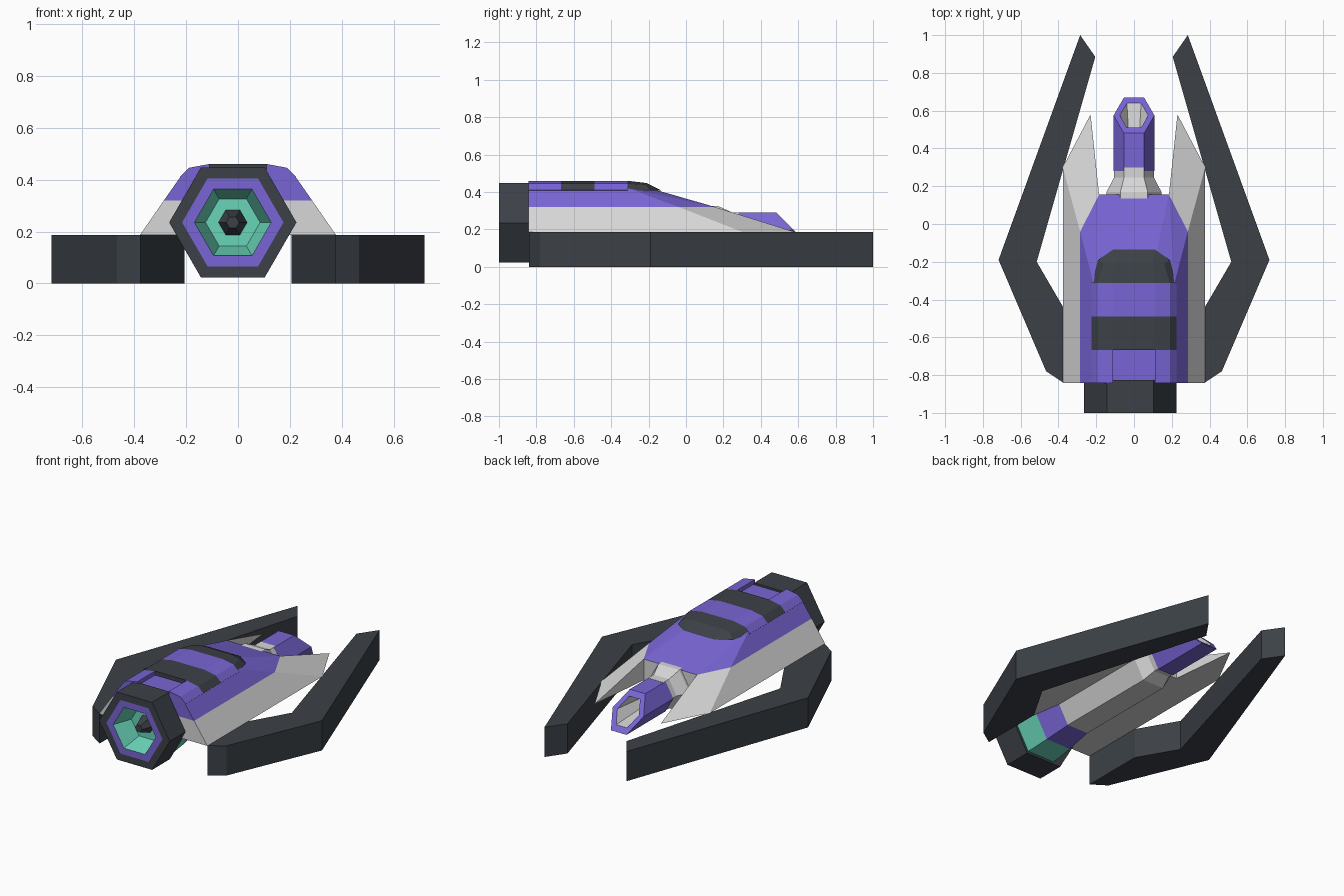
import bpy, bmesh, math

cube = bpy.data.objects.get("Cube")
if cube:
    bpy.data.objects.remove(cube, do_unlink=True)


def material(name, rgb):
    m = bpy.data.materials.new(name)
    m.use_nodes = True
    m.diffuse_color = (*rgb, 1)
    m.node_tree.nodes["Principled BSDF"].inputs["Base Color"].default_value = (*rgb, 1)
    return m


purple = material("purple", (0.19, 0.13, 0.66))
grey = material("light grey", (0.68, 0.68, 0.68))
dark = material("charcoal", (0.045, 0.053, 0.063))
teal = material("teal", (0.14, 0.66, 0.48))


def finish(name, bm, mats):
    bmesh.ops.remove_doubles(bm, verts=bm.verts, dist=0.0001)
    bmesh.ops.recalc_face_normals(bm, faces=bm.faces)
    me = bpy.data.meshes.new(name)
    bm.to_mesh(me)
    bm.free()
    for m in mats:
        me.materials.append(m)
    ob = bpy.data.objects.new(name, me)
    bpy.context.collection.objects.link(ob)
    return ob


def mirrored_shell(name, faces, mat):
    """Faces given for the +x half, copied to -x."""
    bm = bmesh.new()
    for face in faces:
        for s in (1, -1):
            bm.faces.new([bm.verts.new((s * x, y, z)) for x, y, z in face])
    return finish(name, bm, [mat])


def hex_loft(name, rings, mats, cx, cz, cap_start=None, cap_end=None):
    """Rings are (radius, y, slant, material index of the segment after it)."""
    bm = bmesh.new()
    loops = []
    for r, y, slant, _ in rings:
        loop = []
        for i in range(6):
            a = math.radians(60 * i)
            dz = r * math.sin(a)
            loop.append(bm.verts.new((cx + r * math.cos(a), y - slant * dz, cz + dz)))
        loops.append(loop)
    for k in range(len(loops) - 1):
        for i in range(6):
            j = (i + 1) % 6
            f = bm.faces.new((loops[k][i], loops[k][j], loops[k + 1][j], loops[k + 1][i]))
            f.material_index = rings[k][3]
    for loop, index in ((loops[0], cap_start), (loops[-1], cap_end)):
        if index is not None:
            bm.faces.new(loop).material_index = index
    return finish(name, bm, mats)


def prism(name, outline, z0, z1, mat, side):
    bm = bmesh.new()
    low = [bm.verts.new((side * x, y, z0)) for x, y in outline]
    top = [bm.verts.new((side * x, y, z1)) for x, y in outline]
    bm.faces.new(low)
    bm.faces.new(top)
    for i in range(len(low)):
        j = (i + 1) % len(low)
        bm.faces.new((low[i], low[j], top[j], top[i]))
    return finish(name, bm, [mat])


# Curved side arms
arm = [(.375, -.84), (.465, -.78), (.717, -.19), (.285, 1), (.205, .885), (.515, -.2), (.375, -.44)]
for side, label in ((1, "left"), (-1, "right")):
    prism(label + "_arm", arm, 0, .187, dark, side)

# Lower hull with forked prongs
B, F = -.843, .155
a, b, c, d = (.377, B, .187), (.377, .3, .187), (.23, .58, .187), (.185, F, .187)
e, f, g = (.285, B, .32), (.285, -.04, .32), (.185, F, .32)
mirrored_shell("lower_hull", [
    (a, b, f, e), (b, c, g, f), (c, d, g),
    (a, (0, B, .187), (0, F, .187), d), (a, d, b), (b, d, c),
    (d, g, (0, F, .32), (0, F, .187)),
    (a, e, (0, B, .32), (0, B, .187))], grey)

# Upper hull
h, i, j = (.215, B, .42), (.215, -.31, .42), (.12, -.14, .405)
k, l = (.11, B, .435), (.11, -.31, .435)
mirrored_shell("upper_hull", [
    (e, f, i, h), (f, g, i), (g, j, i),
    (g, j, (0, -.14, .405), (0, F, .32)),
    (h, i, l, k), (i, j, l),
    (k, l, (0, -.31, .435), (0, B, .435)),
    (l, j, (0, -.14, .405), (0, -.31, .435)),
    (e, h, k, (0, B, .435), (0, B, .32))], purple)

# Spine cover segments
section = [(0, .46), (.11, .46), (.19, .445), (.225, .41), (.2, .38), (0, .38)]


def cover(name, y0, y1, mat, inner=0.0):
    pts = [(max(x, inner), z) for x, z in section]
    faces = [[(x, y, z) for x, z in pts] for y in (y0, y1)]
    for n in range(len(pts)):
        (x0, z0), (x1, z1) = pts[n], pts[(n + 1) % len(pts)]
        if (x0, z0) != (x1, z1) and (x0 + x1 > 0):
            faces.append([(x0, y0, z0), (x0, y1, z0), (x1, y1, z1), (x1, y0, z1)])
    return mirrored_shell(name, faces, mat)


def rear_cover():
    ob = cover("rear_spine_cover", B, -.667, purple, .11)
    return ob


rear_cover()
cover("dark_spine_band", -.667, -.49, dark)
cover("middle_spine_cover", -.49, -.313, purple)

# Sloped dark canopy ahead of the spine
p, q, r = (.11, -.313, .46), (.19, -.313, .445), (.225, -.313, .408)
s, t, u = (.1, -.21, .448), (.16, -.21, .438), (.19, -.19, .408)
v = (.11, -.135, .41)
mirrored_shell("canopy", [
    ((0, -.313, .46), p, s, (0, -.21, .448)), (p, q, t, s), (q, r, u, t),
    (s, t, u, v), ((0, -.21, .448), s, v, (0, -.135, .41)),
    ((0, -.313, .46), p, q, r, (0, -.313, .408)),
    ((0, -.313, .408), r, u, v, (0, -.135, .408))], dark)

# Hexagonal engine with recessed nozzle and central spike
hex_loft("engine", [
    (.245, -.825, 0, 0), (.245, -1, 0, 0), (.195, -1, 0, 1), (.148, -1, 0, 2),
    (.105, -.88, 0, 2), (.055, -.88, 0, 0), (.025, -.96, 0, 0)],
    [dark, purple, teal], -.02, .235, 0, 0)

# Tapered belly tube running from the engine to the nose
hex_loft("belly_tube", [
    (.19, -.84, 0, 0), (.172, -.67, 0, 1), (.145, -.5, 0, 2), (.145, .17, 0, 2),
    (.106, .245, 0, 2), (.106, .3, 0, 2)],
    [teal, purple, grey], 0, .2, 0, 2)

# Slant-cut nose barrel with hollow bore
hex_loft("nose_barrel", [
    (.108, .28, 0, 0), (.108, .575, 1, 0), (.075, .575, 1, 1), (.045, .36, 0, 1)],
    [purple, grey], 0, .197, 0, 1)
